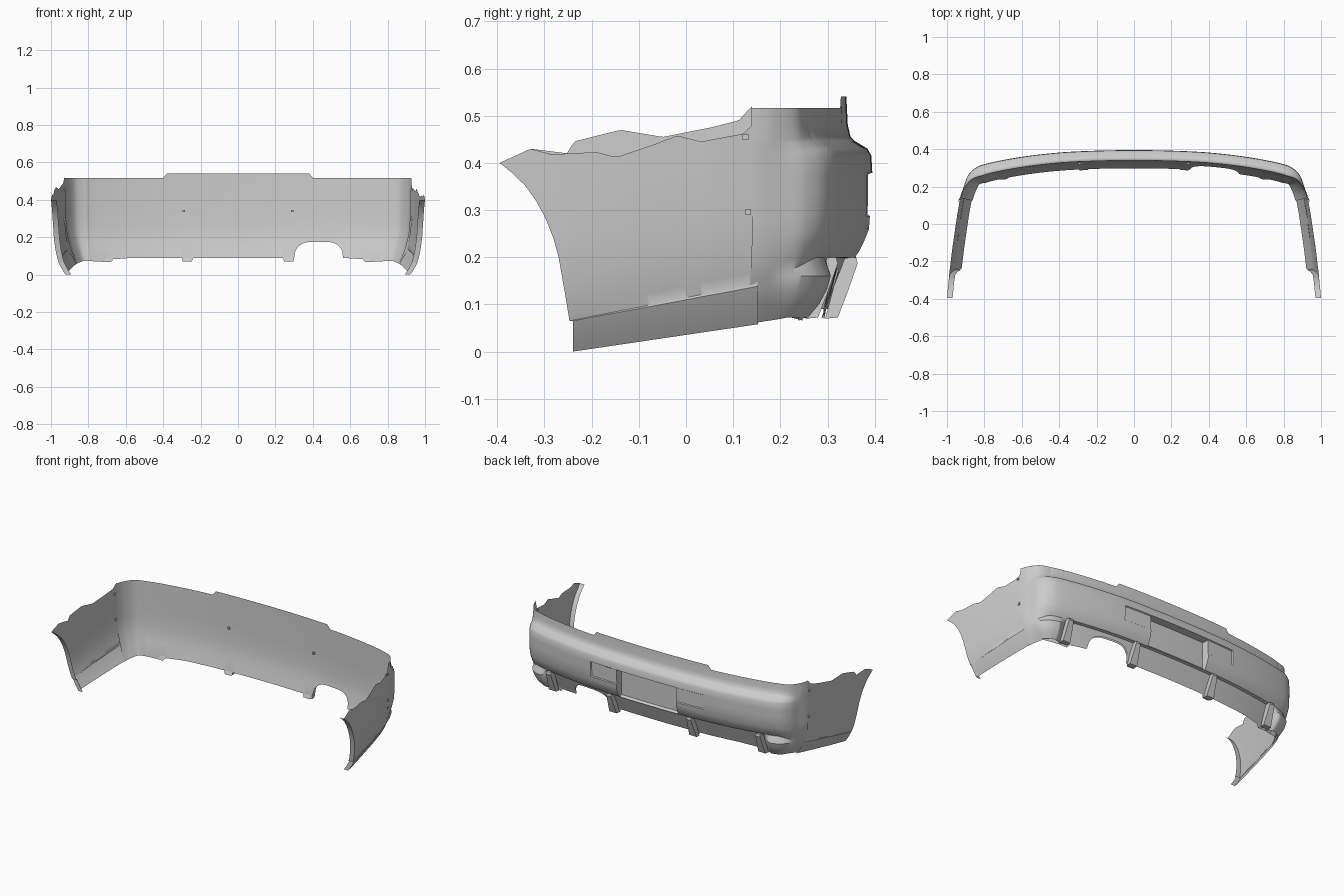
import bpy, math

if "Cube" in bpy.data.objects:
    bpy.data.objects.remove(bpy.data.objects["Cube"])

def interp(tab, v):
    if v <= tab[0][0]:
        return tab[0][1]
    for (a, p), (b, q) in zip(tab, tab[1:]):
        if v <= b:
            return p + (q - p) * (v - a) / (b - a)
    return tab[-1][1]

def smooth(v):
    v = min(1, max(0, v))
    return v * v * (3 - 2 * v)

def finish(name, verts, faces, angle=35):
    me = bpy.data.meshes.new(name)
    me.from_pydata(verts, [], faces)
    me.validate()
    ob = bpy.data.objects.new(name, me)
    bpy.context.collection.objects.link(ob)
    bpy.ops.object.select_all(action='DESELECT')
    ob.select_set(True)
    bpy.context.view_layer.objects.active = ob
    bpy.ops.object.shade_smooth_by_angle(angle=math.radians(angle))
    return ob

def grid(name, cols, flip=False):
    n = len(cols[0])
    verts = [p for c in cols for p in c]
    faces = []
    for i in range(len(cols) - 1):
        for j in range(n - 1):
            f = (i * n + j, i * n + j + 1, (i + 1) * n + j + 1, (i + 1) * n + j)
            faces.append(f[::-1] if flip else f)
    return finish(name, verts, faces)

# Plan curve of the bumper, from the centre round the corner to the wheel arch
PATH = [(0, .395), (.2, .392), (.4, .382), (.6, .359), (.78, .325), (.85, .298), (.89, .255),
        (.91, .20), (.93, .14), (.945, .05), (.97, -.12)]

def knot(i):
    return (-PATH[-i][0], PATH[-i][1]) if i < 0 else PATH[min(i, len(PATH) - 1)]

def P(t):
    i = math.floor(t)
    f = t - i
    a, b, c, d = (knot(i + k) for k in (-1, 0, 1, 2))
    return tuple(.5 * (2 * b[k] + (c[k] - a[k]) * f + (2 * a[k] - 5 * b[k] + 4 * c[k] - d[k]) * f * f
                       + (3 * b[k] - a[k] - 3 * c[k] + d[k]) * f ** 3) for k in (0, 1))

def inset(t, d):
    (ax, ay), (bx, by), (x, y) = P(t - .6), P(t + .6), P(t)
    l = math.hypot(bx - ax, by - ay)
    return x + d * (by - ay) / l, y - d * (bx - ax) / l

def t_at_x(x):
    lo, hi = 0, 7
    for _ in range(40):
        m = (lo + hi) / 2
        lo, hi = (m, hi) if P(m)[0] < x else (lo, m)
    return lo

def side_bottom(y):
    return min(.072, .15 * (y + .24))

# Upper edge with raised centre tab; lower edge with tabs and exhaust notch
def top_edge(x):
    return interp([(.385, .541), (.405, .516)], abs(x))

def low_edge(x):
    b = interp([(.245, .09), (.25, .07), (.295, .07), (.305, .09), (.57, .09),
                (.685, .082), (.70, .066), (.85, .074)], abs(x))
    k = abs(x - .44) / .135
    return .09 + .085 * math.sqrt(1 - k ** 4) if k < 1 else b

ts = {round(i * .06, 4) for i in range(134)} | {8}
ts |= {t_at_x(x) for x in (.2, .2035, .245, .25, .295, .305, .31, .32, .38, .3835, .385, .405,
                           .57, .575, .685, .70)}
ts = sorted(ts)
SIGNED = [(-1, t) for t in reversed(ts) if t > 0] + [(1, t) for t in ts]

# Section rows: back z, back inset, side z, side inset
UPPER = [(.515, .055, .515, .004), (.48, .052, .48, .002), (.455, .046, .45, 0), (.447, .038, .44, 0),
         (.43, .010, .42, 0), (.415, .002, .40, 0), (.379, 0, .37, 0), (.375, 0, .365, 0),
         (.335, 0, .33, 0), (.291, .001, .28, 0), (.287, .002, .275, 0), (.26, .004, .25, 0),
         (.235, .014, .22, .003), (.212, .025, .19, .008), (.20, .034, .165, .014)]
LOWER = [(0, .16, .016), (.33, .13, .025), (.66, .10, .042), (1, None, .066)]

def outer_column(s, t):
    x, y = P(t)
    wu, wl = 1 - smooth((t - 4.5) / 3), 1 - smooth((t - 3.6) / .5)
    col = []
    for r, (zb, db, zs, ds) in enumerate(UPPER):
        z, d = zs + (zb - zs) * wu, ds + (db - ds) * wu
        if r == 0:
            z = top_edge(x)
        # number plate recess and the shallow side pockets
        if x <= .2005 and .205 < zb < .377:
            d = max(d, .045)
        elif x <= .3805 and .29 < zb < .377:
            d += .006
        px, py = inset(t, d)
        col.append((s * px, py, z))
    # recessed lower valance
    for f, zs, ds in LOWER:
        zb = .197 + (low_edge(s * x) - .197) * f
        db = .052 + .042 * (.197 - zb) / .107
        if zs is None:
            zs = side_bottom(y)
        z, d = zs + (zb - zs) * wl, ds + (db - ds) * wl
        px, py = inset(t, d)
        col.append((s * px, py, z))
    return col

def inner_column(s, t):
    x, y = P(t)
    w = 1 - smooth((t - 4.5) / 3)
    wl = 1 - smooth((t - 4.1) / .7)
    zt = top_edge(x)
    b = side_bottom(y)
    b += (low_edge(s * x) - b) * wl
    col = []
    for k in range(11):
        z = zt + (b - zt) * k / 10
        db = interp([(.09, .097), (.2, .068), (.3, .06), (.515, .055)], z)
        ds = interp([(.06, .069), (.10, .050), (.17, .025), (.25, .010), (.515, .004)], z)
        px, py = inset(t, ds + (db - ds) * w)
        col.append((s * px, py, z))
    return col

grid("bumper_outer_skin", [outer_column(*c) for c in SIGNED])
grid("bumper_inner_skin", [inner_column(*c) for c in SIGNED], True)

# Side panels with wheel arch edge, rocker and a ragged upper edge on each side
SIDE_X = [(-.395, 1.0), (-.25, .986), (-.12, .97), (.05, .945), (.155, .926)]
ARCH = [(0, -.395, .40), (.07, -.37, .38), (.15, -.342, .353), (.25, -.318, .32), (.35, -.298, .283),
        (.45, -.281, .24), (.55, -.27, .20), (.72, -.256, .12), (.86, -.247, .065),
        (.87, -.24, .065), (1, -.24, 0)]
REAR = [(0, .50), (.86, .145), (1, .058)]
TOPS = {1: [(-.395, .40), (-.33, .43), (-.285, .418), (-.19, .423), (-.15, .412), (-.08, .435),
            (-.02, .458), (.03, .445), (.12, .462), (.137, .48)],
        -1: [(-.395, .40), (-.33, .43), (-.25, .42), (-.24, .445), (-.2, .455), (-.14, .47),
             (-.05, .455), (.05, .475), (.11, .49), (.137, .52)]}
FS = [0, .07, .15, .25, .35, .45, .55, .64, .72, .8, .86, .87, .93, 1]

def panel_point(s, u, f, extra=0):
    ya = interp([(a, b) for a, b, c in ARCH], f)
    za = interp([(a, c) for a, b, c in ARCH], f)
    y = ya + (.140 + .013 * f - ya) * u
    z = za + (interp(REAR, f) - za) * u
    y0, z0 = -.395 + .533 * u, .40 + .10 * u
    z += (interp(TOPS[s], y0) - z0) * (1 - f) ** 2
    d = interp([(0, .066), (.04, .040), (.075, .023), (.13, .011), (.2, .003), (.3, 0)],
               z - side_bottom(max(y, -.24)))
    if f >= .87:
        d -= .003
    return (s * (interp(SIDE_X, y) - d - extra), y, z)

for s, side in ((1, "right"), (-1, "left")):
    cols = [[panel_point(s, 0, f, .03) for f in FS]]
    cols += [[panel_point(s, i / 60, f) for f in FS] for i in range(61)]
    grid(side + "_side_panel", cols, s < 0)

def block(name, x, profile, w_top, w_low, shift=0):
    n = len(profile)
    zs = [z for y, z in profile]
    verts = []
    for sg in (-1, 1):
        for y, z in profile:
            k = (z - min(zs)) / (max(zs) - min(zs))
            verts.append((x + sg * (w_low + (w_top - w_low) * k) / 2, y + shift, z))
    faces = [tuple(range(n)), tuple(range(2 * n - 1, n - 1, -1))]
    faces += [(i, i + n, (i + 1) % n + n, (i + 1) % n) for i in range(n)]
    return finish(name, verts, faces, 30)

# Diffuser fins under the rear lip
FIN = [(.303, .07), (.33, .072), (.352, .13), (.372, .187), (.368, .20), (.338, .20)]
for s in (1, -1):
    block("centre_fin", s * .273, FIN, .028, .05, -.008)
    block("outer_fin", s * .715, FIN, .03, .05, -.050)

# Small fixing bolts on the side panels and inner skin
for s in (1, -1):
    for x, y, z in ((.931, .126, .455), (.929, .132, .296), (.29, .324, .34)):
        bpy.ops.mesh.primitive_cube_add(size=.012, location=(s * x, y, z))
        bpy.context.object.name = "fixing_bolt"
